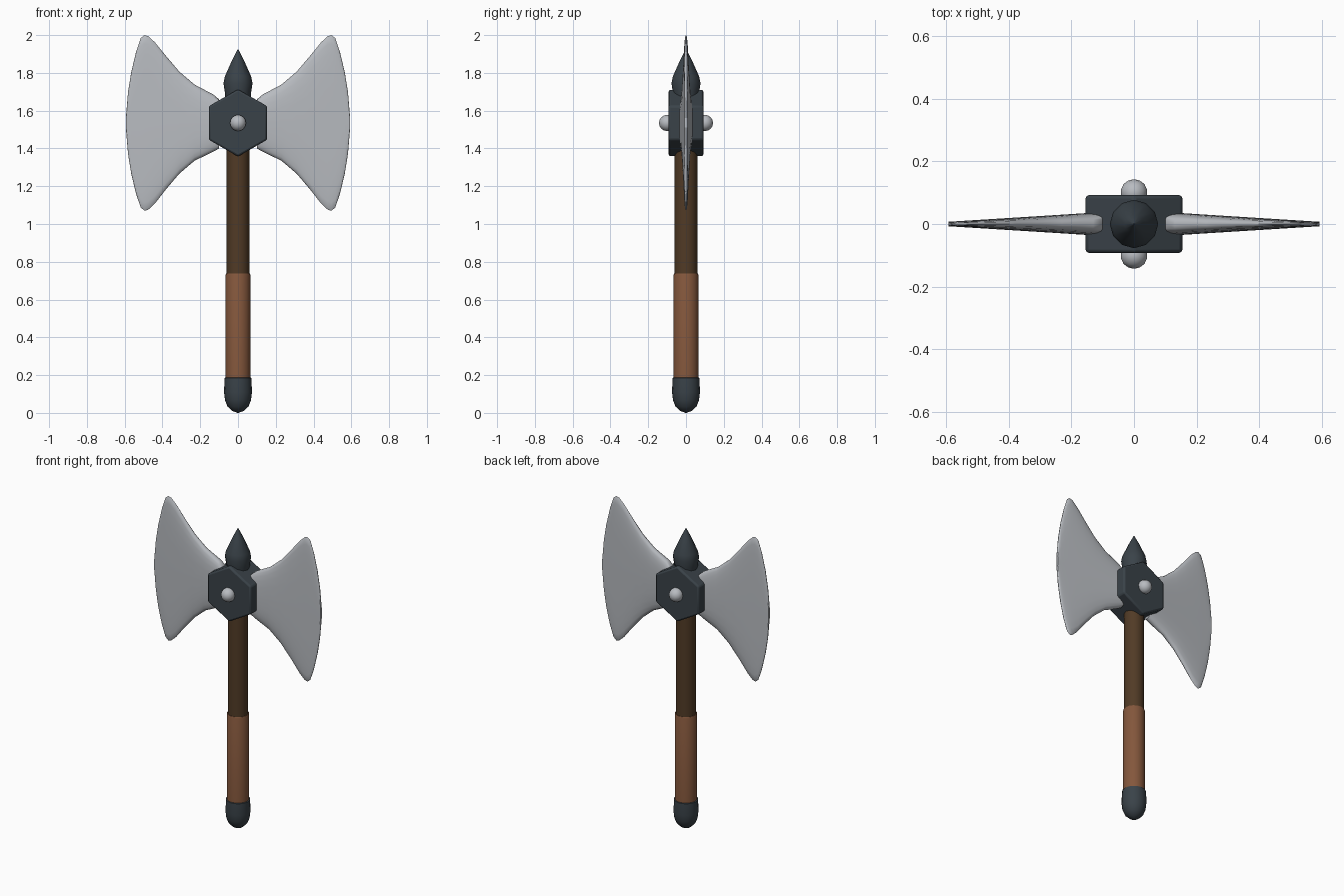
import bpy, bmesh, math
from mathutils import Matrix

cube = bpy.data.objects.get("Cube")
if cube:
    bpy.data.objects.remove(cube, do_unlink=True)


def material(name, rgb):
    mat = bpy.data.materials.new(name)
    mat.use_nodes = True
    color = (*rgb, 1)
    mat.diffuse_color = color
    mat.node_tree.nodes["Principled BSDF"].inputs["Base Color"].default_value = color
    return mat


STEEL = material("pale steel", (0.48, 0.5, 0.53))
IRON = material("dark iron", (0.042, 0.055, 0.066))
WOOD = material("dark wood", (0.082, 0.043, 0.019))
LEATHER = material("brown leather", (0.23, 0.095, 0.045))


def finish(bm, name, mat, angle=40):
    bmesh.ops.recalc_face_normals(bm, faces=bm.faces)
    mesh = bpy.data.meshes.new(name)
    bm.to_mesh(mesh)
    bm.free()
    mesh.materials.append(mat)
    obj = bpy.data.objects.new(name, mesh)
    bpy.context.collection.objects.link(obj)
    bpy.ops.object.select_all(action="DESELECT")
    obj.select_set(True)
    bpy.context.view_layer.objects.active = obj
    bpy.ops.object.shade_smooth_by_angle(angle=math.radians(angle))
    return obj


def loft(rings, name, mat, angle=40):
    """Skin a list of point rings and cap both ends."""
    bm = bmesh.new()
    loops = [[bm.verts.new(p) for p in ring] for ring in rings]
    for a, b in zip(loops, loops[1:]):
        n = len(a)
        for i in range(n):
            j = (i + 1) % n
            bm.faces.new((a[i], a[j], b[j], b[i]))
    bm.faces.new(loops[0])
    bm.faces.new(loops[-1])
    return finish(bm, name, mat, angle)


def turned(profile, name, mat, sides=16, angle=40):
    """Turn a (radius, height) profile around the z axis."""
    turns = [2 * math.pi * i / sides for i in range(sides)]
    return loft([[(r * math.cos(t), r * math.sin(t), z) for t in turns]
                 for r, z in profile], name, mat, angle)


# Handle, leather grip, pommel and top spike
turned([(0.06, 0.7), (0.06, 1.6)], "wooden_handle", WOOD)
turned([(0.066, 0.1), (0.066, 0.73), (0.063, 0.738)], "leather_grip", LEATHER)
turned([(0.002, 0), (0.03, 0.01), (0.055, 0.033), (0.069, 0.068),
        (0.074, 0.11), (0.071, 0.185), (0.066, 0.187)], "pommel", IRON)
turned([(0.062, 1.6), (0.07, 1.7), (0.077, 1.745), (0.07, 1.78),
        (0.03, 1.87), (0.002, 1.925)], "top_spike", IRON, 12, 50)

# Hexagonal head block, points up and down
bm = bmesh.new()
bmesh.ops.create_cone(bm, cap_ends=True, segments=6, radius1=0.178, radius2=0.178,
                      depth=0.184, matrix=Matrix.Translation((0, 0, 1.535))
                      @ Matrix.Rotation(math.pi / 2, 4, "X"))
hub = finish(bm, "head_block", IRON, 30)
bevel = hub.modifiers.new("worn edges", "BEVEL")
bevel.width = 0.01
bevel.segments = 2

# Round rivets on both faces
for side, label in ((-1, "front"), (1, "back")):
    bm = bmesh.new()
    bmesh.ops.create_uvsphere(bm, u_segments=14, v_segments=8, radius=0.043,
                              matrix=Matrix.Translation((0, side * 0.1, 1.535)))
    finish(bm, label + "_rivet", STEEL, 60)

# Flared blades: sections along x as (x, bottom, top)
SECTIONS = [(0.1, 1.40, 1.66), (0.13, 1.383, 1.685), (0.23, 1.335, 1.738),
            (0.31, 1.267, 1.806), (0.38, 1.185, 1.888), (0.44, 1.108, 1.962),
            (0.475, 1.076, 1.994), (0.495, 1.07, 2.0), (0.515, 1.088, 1.984),
            (0.54, 1.16, 1.91), (0.565, 1.265, 1.805), (0.582, 1.37, 1.70),
            (0.592, 1.49, 1.58)]


def blade_ring(side, x, low, high):
    half = 0.007 + 0.031 * (0.595 - x) / 0.495
    mid, reach = (low + high) / 2, (high - low) / 2
    ring = []
    for i in range(24):
        t = 2 * math.pi * i / 24
        c, s = math.cos(t), math.sin(t)
        # rounded oblong section with slimmer upper and lower rims
        ring.append((side * x, half * math.copysign(abs(c) ** 0.7, c),
                     mid + reach * math.copysign(abs(s) ** 0.7, s)))
    return ring


for side, label in ((1, "left"), (-1, "right")):
    loft([blade_ring(side, *s) for s in SECTIONS], label + "_blade", STEEL, 60)
